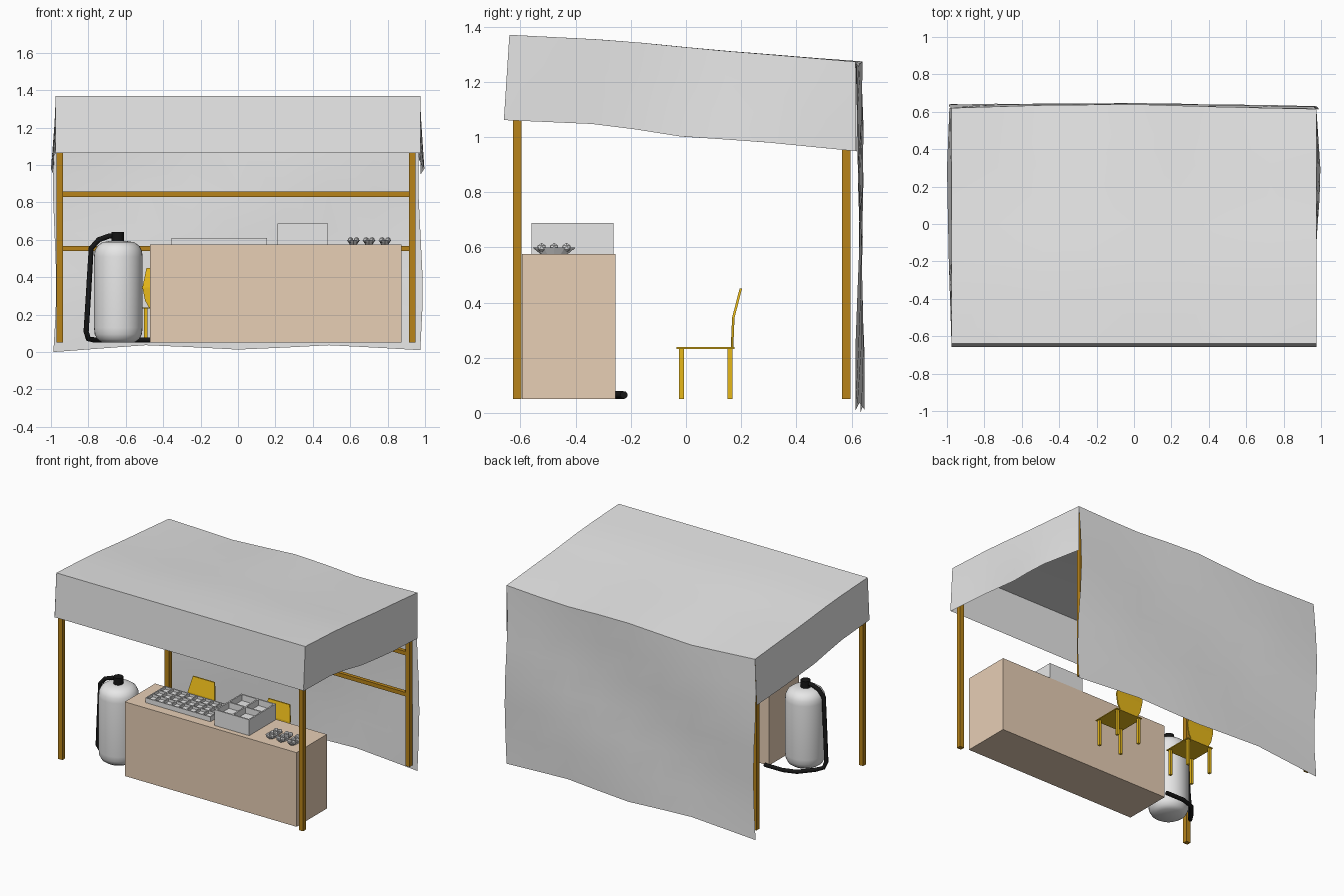
import bpy, bmesh, math
from mathutils import Vector

if "Cube" in bpy.data.objects:
    bpy.data.objects.remove(bpy.data.objects["Cube"])


def material(name, rgb):
    m = bpy.data.materials.new(name)
    m.diffuse_color = (*rgb, 1)
    m.use_nodes = True
    m.node_tree.nodes["Principled BSDF"].inputs["Base Color"].default_value = m.diffuse_color
    return m


GREY = material("pale_grey", (0.8, 0.8, 0.8))
TAN = material("tan_board", (0.88, 0.68, 0.51))
WOOD = material("brown_wood", (0.48, 0.23, 0.01))
GOLD = material("golden_yellow", (0.8, 0.48, 0.01))
BLACK = material("black_rubber", (0.008, 0.008, 0.008))


def finish(bm, name, mat, smooth=None):
    me = bpy.data.meshes.new(name)
    bm.to_mesh(me)
    bm.free()
    me.materials.append(mat)
    if smooth:
        me.polygons.foreach_set("use_smooth", [True] * len(me.polygons))
        me.set_sharp_from_angle(angle=math.radians(smooth))
    ob = bpy.data.objects.new(name, me)
    bpy.context.collection.objects.link(ob)
    return ob


def add_box(bm, x0, x1, y0, y1, z0, z1):
    vs = bmesh.ops.create_cube(bm, size=1)["verts"]
    for v in vs:
        v.co = Vector(((x0 + x1) / 2 + v.co.x * (x1 - x0),
                       (y0 + y1) / 2 + v.co.y * (y1 - y0),
                       (z0 + z1) / 2 + v.co.z * (z1 - z0)))


def boxes(name, mat, *dims):
    bm = bmesh.new()
    for d in dims:
        add_box(bm, *d)
    return finish(bm, name, mat)


def lerp(points, t):
    """Piecewise linear value along (t, value) pairs."""
    for (a, va), (b, vb) in zip(points, points[1:]):
        if t <= b:
            return va + (vb - va) * max(0, (t - a) / (b - a))
    return points[-1][1]


def sheet(name, nu, nv, fn):
    """Cloth sheet from a function of u, v in 0..1."""
    bm = bmesh.new()
    g = [[bm.verts.new(fn(i / nu, j / nv)) for j in range(nv + 1)] for i in range(nu + 1)]
    for i in range(nu):
        for j in range(nv):
            bm.faces.new((g[i][j], g[i + 1][j], g[i + 1][j + 1], g[i][j + 1]))
    return finish(bm, name, GREY, 40)


# Cloth canopy
ROOF = [(-0.64, 1.37), (-0.25, 1.35), (0.1, 1.315), (0.35, 1.295), (0.62, 1.272)]
HEM = [(-0.66, 1.062), (-0.28, 1.045), (0, 1.0), (0.25, 0.985), (0.62, 0.948)]
BACK_Z = [(-0.975, 0), (-0.47, -0.025), (0.06, 0.005), (0.53, -0.018), (0.975, 0)]
BACK_Y = [(-0.975, 0.62), (-0.5, 0.635), (0, 0.64), (0.5, 0.625), (0.975, 0.615)]
BOTTOM = [(-0.975, 0.0), (-0.47, 0.038), (0.02, 0.012), (0.5, 0.037), (0.975, 0.01)]


def roof_point(u, v):
    x = -0.975 + 1.95 * u
    y = -0.64 + v * (lerp(BACK_Y, x) + 0.64)
    return x, y, lerp(ROOF, y) + lerp(BACK_Z, x) * v ** 2


def front_point(u, v):
    return -0.975 + 1.95 * u, -0.64 - 0.018 * v, 1.37 - 0.307 * v


def side_point(side):
    bulge = ([(-0.64, 0), (-0.2, 0.015), (0.3, 0.025), (0.62, 0.012)] if side < 0 else
             [(-0.64, 0), (-0.25, -0.012), (0.25, 0.025), (0.62, 0)])

    def fn(u, v):
        x, y, z = roof_point(0 if side < 0 else 1, u)
        return x + side * lerp(bulge, y) * v, y - 0.02 * v * (1 - u), z + (lerp(HEM, y) - z) * v
    return fn


def back_point(u, v):
    x, y, z = roof_point(u, 1)
    ripple = 0.016 * math.sin(math.pi * v) * math.sin(6.3 * u + 4 * v)
    edge = 0.012 * math.sin(6.3 * v) * abs(2 * u - 1)
    return (x - edge + 0.012 * v * (2 * u - 1) * (u < 0.5),
            y + ripple + 0.012 * v * (1 - u), z + (lerp(BOTTOM, x) - z) * v)


sheet("canopy_roof", 8, 8, roof_point)
sheet("front_valance", 4, 1, front_point)
sheet("left_valance", 8, 3, side_point(-1))
sheet("right_valance", 8, 3, side_point(1))
sheet("back_cloth", 8, 6, back_point)

# Wooden frame
for side, x in (("left", -0.97), ("right", 0.915)):
    boxes(side + "_front_post", WOOD, (x, x + 0.034, -0.627, -0.596, 0.05, 1.34))
    boxes(side + "_back_post", WOOD, (x, x + 0.034, 0.565, 0.597, 0.05, 1.245))
for name, z in (("upper_rail", 0.83), ("lower_rail", 0.54)):
    boxes(name, WOOD, (-0.937, 0.917, 0.567, 0.594, z, z + 0.028))

# Counter
boxes("counter", TAN, (-0.47, 0.875, -0.595, -0.256, 0.05, 0.575))


# Divided containers on the counter
def divided(name, x0, x1, y0, y1, z1, floor, nx, ny, w):
    dims = [(x0, x1, y0, y1, 0.576, floor)]
    for i in range(nx + 1):
        x = x0 + (x1 - x0 - w) * i / nx
        dims.append((x, x + w, y0, y1, floor, z1))
    for j in range(ny + 1):
        y = y0 + (y1 - y0 - w) * j / ny
        dims.append((x0, x1, y, y + w, floor, z1))
    boxes(name, GREY, *dims)


divided("sorting_tray", -0.355, 0.155, -0.53, -0.31, 0.61, 0.592, 8, 3, 0.008)
divided("divided_box", 0.21, 0.48, -0.56, -0.262, 0.688, 0.645, 2, 2, 0.01)

# Small dishes filled with round pieces
for n, x in enumerate((0.617, 0.70, 0.785)):
    bm = bmesh.new()
    rings = []
    for rx, ry, z in ((0.02, 0.05, 0.576), (0.035, 0.077, 0.599), (0.029, 0.069, 0.59)):
        rings.append([bm.verts.new((x + rx * math.cos(a * math.pi / 6),
                                    -0.478 + ry * math.sin(a * math.pi / 6), z)) for a in range(12)])
    for lo, hi in zip(rings, rings[1:]):
        for k in range(12):
            bm.faces.new((lo[k], lo[k - 11], hi[k - 11], hi[k]))
    bm.faces.new(rings[0][::-1])
    bm.faces.new(rings[2])
    finish(bm, f"dish_{n + 1}", GREY)
    bm = bmesh.new()
    for dx in (-0.016, 0.016):
        for dy in (-0.045, 0, 0.045):
            vs = bmesh.ops.create_icosphere(bm, subdivisions=1, radius=0.017)["verts"]
            bmesh.ops.translate(bm, verts=vs, vec=(x + dx, -0.478 + dy, 0.599))
    finish(bm, f"dish_pieces_{n + 1}", GREY, 30)


# Gas tank and valve
def lathe(name, mat, profile, x, y, n, smooth):
    bm = bmesh.new()
    rings = [[bm.verts.new((x + r * math.cos(2 * math.pi * k / n),
                            y + r * math.sin(2 * math.pi * k / n), z)) for k in range(n)]
             for r, z in profile]
    for lo, hi in zip(rings, rings[1:]):
        for k in range(n):
            bm.faces.new((lo[k], lo[(k + 1) % n], hi[(k + 1) % n], hi[k]))
    bm.faces.new(rings[0][::-1])
    bm.faces.new(rings[-1])
    return finish(bm, name, mat, smooth)


lathe("gas_tank", GREY, [(0.085, 0.05), (0.112, 0.068), (0.126, 0.095), (0.13, 0.13),
                         (0.13, 0.51), (0.126, 0.542), (0.112, 0.568), (0.085, 0.587),
                         (0.04, 0.594)], -0.64, -0.42, 32, 40)
lathe("tank_valve", BLACK, [(0.033, 0.585), (0.033, 0.642)], -0.643, -0.42, 16, 40)

# Gas hose
curve = bpy.data.curves.new("gas_hose", "CURVE")
curve.dimensions = "3D"
curve.bevel_depth = 0.014
curve.bevel_resolution = 2
curve.use_fill_caps = True
path = [(-0.65, -0.42, 0.62), (-0.69, -0.42, 0.62), (-0.745, -0.42, 0.6), (-0.785, -0.42, 0.555),
        (-0.8, -0.415, 0.3), (-0.812, -0.41, 0.11), (-0.8, -0.395, 0.07), (-0.77, -0.35, 0.065),
        (-0.69, -0.255, 0.065), (-0.6, -0.225, 0.065), (-0.46, -0.225, 0.065)]
spline = curve.splines.new("POLY")
spline.points.add(len(path) - 1)
for p, co in zip(spline.points, path):
    p.co = (*co, 1)
curve.materials.append(BLACK)
hose = bpy.data.objects.new("gas_hose", curve)
bpy.context.collection.objects.link(hose)
bpy.context.view_layer.objects.active = hose
hose.select_set(True)
bpy.ops.object.convert(target="MESH")


# Chairs: thin seat, four legs, bent tapered back
def chair(tag, x):
    boxes("chair_seat_" + tag, GOLD, (x - 0.105, x + 0.105, -0.035, 0.175, 0.232, 0.238))
    boxes("chair_legs_" + tag, GOLD, *[(x + dx - 0.009, x + dx + 0.009, y, y + 0.018, 0.05, 0.233)
                                       for dx in (-0.088, 0.088) for y in (-0.025, 0.151)])
    bm = bmesh.new()
    rows = []
    for w, y, z in ((0.07, 0.163, 0.236), (0.092, 0.164, 0.275), (0.106, 0.167, 0.345), (0.084, 0.194, 0.45)):
        rows.append([bm.verts.new((x + sx * w, y + dy, z))
                     for sx, dy in ((-1, 0), (1, 0), (1, 0.009), (-1, 0.009))])
    for lo, hi in zip(rows, rows[1:]):
        for k in range(4):
            bm.faces.new((lo[k], lo[(k + 1) % 4], hi[(k + 1) % 4], hi[k]))
    bm.faces.new(rows[0][::-1])
    bm.faces.new(rows[-1])
    finish(bm, "chair_back_" + tag, GOLD)


chair("left", -0.405)
chair("right", 0.185)
